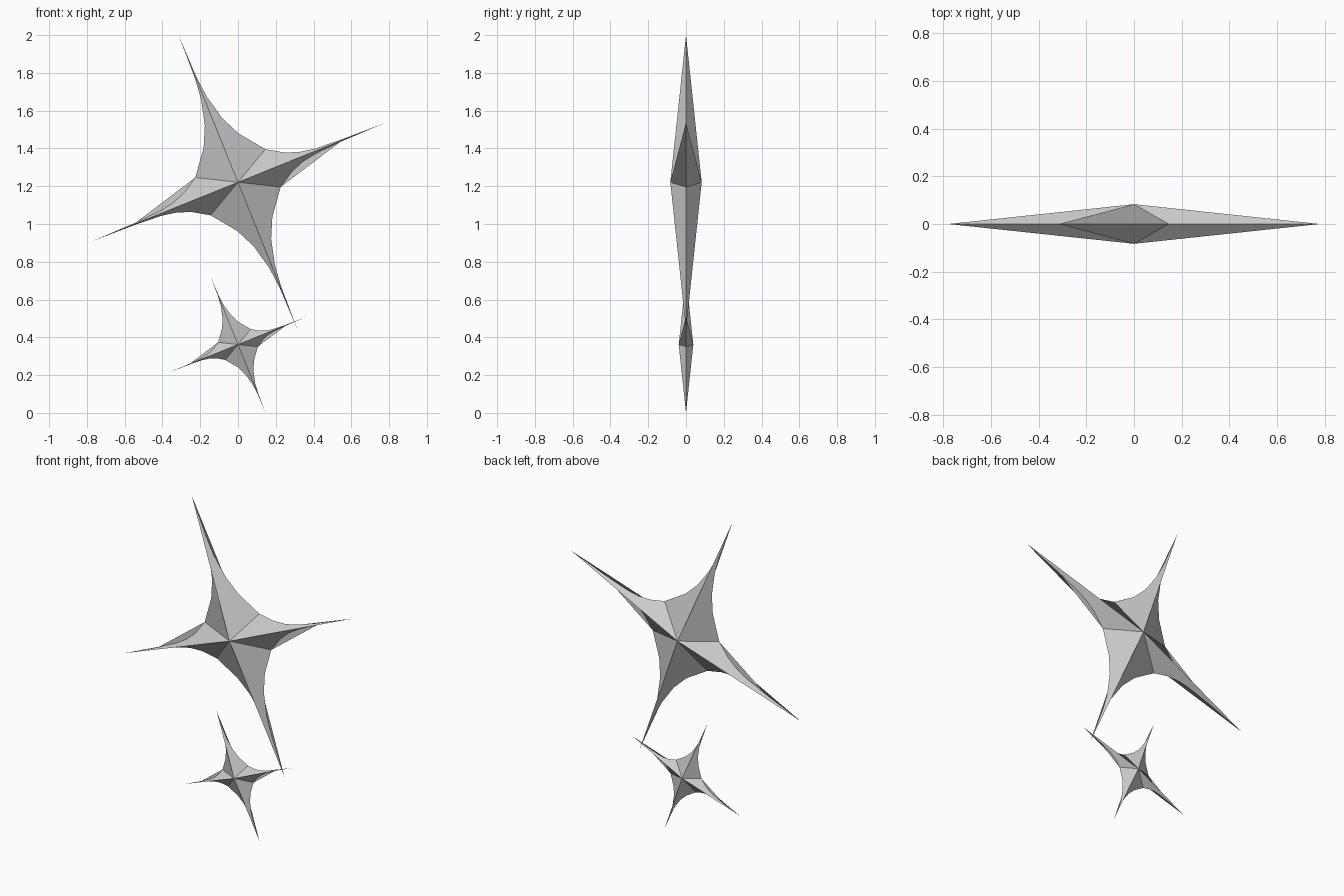
import bpy, bmesh
from math import radians
from mathutils import Matrix

if "Cube" in bpy.data.objects:
    bpy.data.objects.remove(bpy.data.objects["Cube"])

L = 0.84        # arm length
DEPTH = 0.083   # half thickness at the centre
# One quadrant of the concave outline, split at the crease point
STEEP = [(0, L), (.005, .60), (.017, .48), (.05, .345), (.1, .238), (.2, .108)]
FLAT = [(.2, .108), (.285, .055), (.36, .027), (.44, .013), (.58, .005), (L, 0)]


def star(name, centre_z, scale):
    bm = bmesh.new()
    cache = {}

    def vert(x, y, z):
        key = (round(x, 5), round(y, 5), round(z, 5))
        if key not in cache:
            cache[key] = bm.verts.new(key)
        return cache[key]

    for sx in (1, -1):
        for sz in (1, -1):
            # Faceted front and back sectors rising to the central peaks
            for y in (-DEPTH, DEPTH):
                for part in (STEEP, FLAT):
                    ring = [vert(0, y, 0)] + [vert(sx * a, 0, sz * b) for a, b in part]
                    face = bm.faces.new(ring)
                    face.normal_update()
                    if face.normal.y * y < 0:
                        face.normal_flip()
    # Thin flat webs along one side of the two wide arms
    for s in (1, -1):
        web = [bm.verts.new((s * a, 0, -s * b)) for a, b in FLAT[:-1]]
        face = bm.faces.new(web)
        face.normal_update()
        if face.normal.y > 0:
            face.normal_flip()

    bm.transform(Matrix.Translation((0, 0, centre_z))
                 @ Matrix.Rotation(radians(-22), 4, 'Y')
                 @ Matrix.Scale(scale, 4))
    mesh = bpy.data.meshes.new(name)
    bm.to_mesh(mesh)
    bm.free()
    obj = bpy.data.objects.new(name, mesh)
    bpy.context.collection.objects.link(obj)
    return obj


star("large_star", 1.221, 1.0)
star("small_star", 0.362, 0.465)
